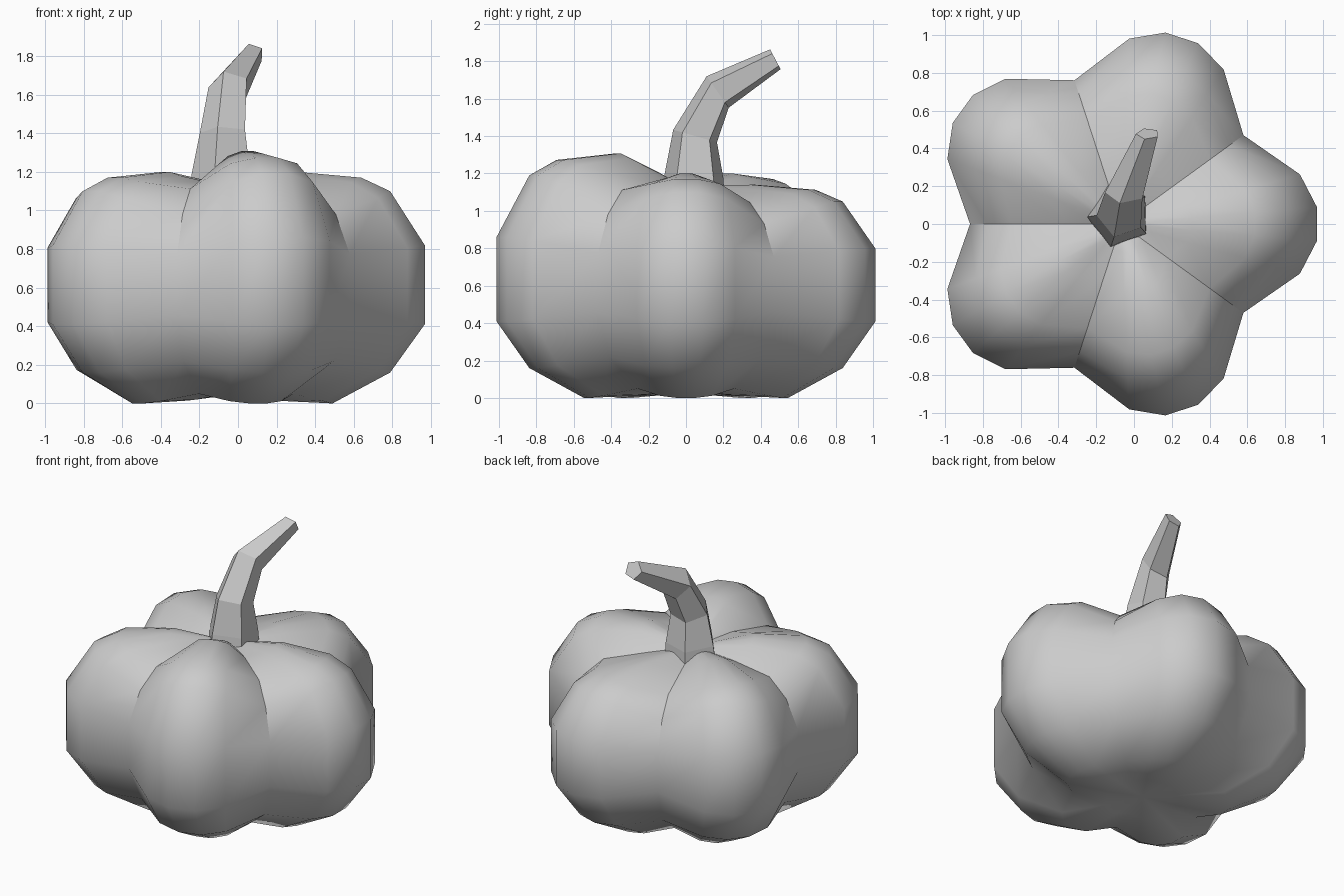
import bpy, bmesh
from math import sin, cos, radians

if "Cube" in bpy.data.objects:
    bpy.data.objects.remove(bpy.data.objects["Cube"])

CX = -0.068          # pumpkin axis
# (radius, height) from bottom to top, along a lobe's ridge and along a crease
RIDGE = [(.25, .015), (.56, 0), (.86, .16), (1.04, .41), (1.04, .82),
         (.86, 1.10), (.71, 1.17), (.38, 1.20), (.15, 1.16)]
CREASE = [(.22, .035), (.44, .05), (.70, .22), (.80, .46), (.80, .76),
          (.71, .95), (.58, 1.07), (.30, 1.11), (.14, 1.12)]
# upper-half stretch per lobe: right, back, back left, front left, front
STRETCH = [1.0, .90, 1.0, 1.0, 1.18]


def make_object(name, bm):
    bmesh.ops.recalc_face_normals(bm, faces=bm.faces)
    mesh = bpy.data.meshes.new(name)
    bm.to_mesh(mesh)
    bm.free()
    ob = bpy.data.objects.new(name, mesh)
    bpy.context.collection.objects.link(ob)
    return ob


def bridge(bm, a, b):
    n = len(a)
    for i in range(n):
        j = (i + 1) % n
        bm.faces.new((a[i], a[j], b[j], b[i]))


# Pumpkin body: five lobes, each with four ridge columns and a shared crease
columns = []
for lobe in range(5):
    k, nxt = STRETCH[lobe], STRETCH[(lobe + 1) % 5]
    for off, w, s in ((-15.5, .76, k), (-5, 1, k), (5, 1, k),
                      (15.5, .76, k), (36, 0, (k + nxt) / 2)):
        columns.append((radians(lobe * 72 + off), w, s))

bm = bmesh.new()
rings = []
for (r1, z1), (r0, z0) in zip(RIDGE, CREASE):
    ring = []
    for a, w, s in columns:
        r, z = r0 + (r1 - r0) * w, z0 + (z1 - z0) * w
        if z > .6:
            # stretch fades out towards the stem
            z = .6 + (z - .6) * (1 + (s - 1) * min(1, r / .36))
        ring.append(bm.verts.new((CX + r * cos(a), r * sin(a), z)))
    rings.append(ring)
for a, b in zip(rings, rings[1:]):
    bridge(bm, a, b)
for ring, z in ((rings[0], .04), (rings[-1], 1.12)):
    pole = bm.verts.new((CX, 0, z))
    for i in range(len(ring)):
        bm.faces.new((ring[i], ring[(i + 1) % len(ring)], pole))
body = make_object("pumpkin_body", bm)
bpy.context.view_layer.objects.active = body
body.select_set(True)
bpy.ops.object.shade_smooth_by_angle(angle=radians(40))

# Stem: five-sided tapering tube bending backwards (x, y, z, radius, tilt)
STEM = [(-.08, .04, 1.04, .18, 0), (-.075, .045, 1.19, .165, 5),
        (-.07, .05, 1.40, .128, 16), (-.045, .17, 1.635, .108, 55),
        (.073, .478, 1.81, .063, 62)]
bm = bmesh.new()
rings = []
for x, y, z, r, tilt in STEM:
    t = radians(tilt)
    rings.append([bm.verts.new((x + r * cos(a), y + r * sin(a) * cos(t),
                                z - r * sin(a) * sin(t)))
                  for a in (radians(182 + 72 * i) for i in range(5))])
for a, b in zip(rings, rings[1:]):
    bridge(bm, a, b)
bm.faces.new(rings[0])
bm.faces.new(rings[-1])
make_object("stem", bm)
